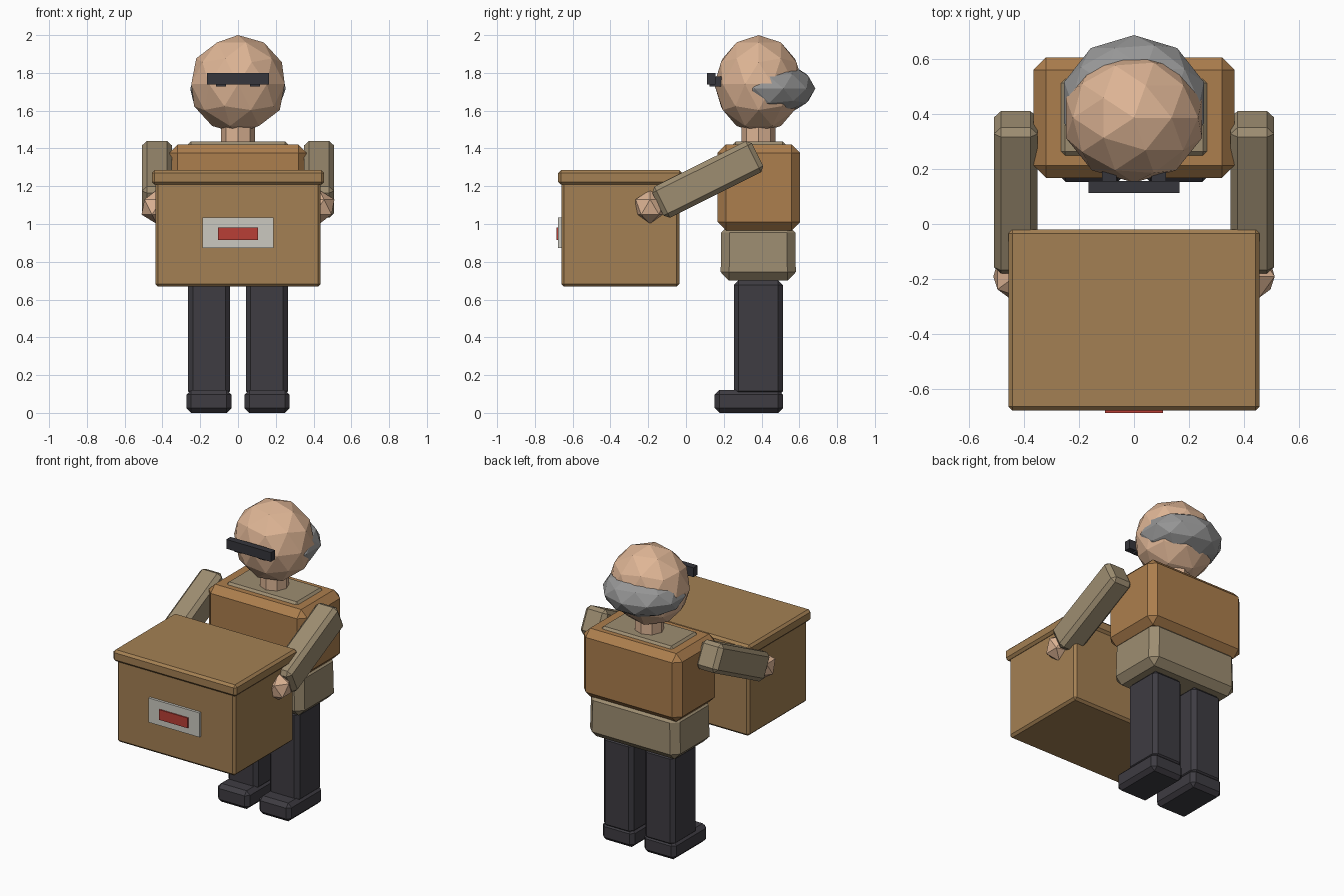
import bpy, bmesh, math
from mathutils import Matrix, Vector

if "Cube" in bpy.data.objects:
    bpy.data.objects.remove(bpy.data.objects["Cube"])


def material(name, r, g, b):
    lin = lambda c: ((c / 255 + 0.055) / 1.055) ** 2.4 if c > 10 else c / 255 / 12.92
    m = bpy.data.materials.new(name)
    m.diffuse_color = (lin(r), lin(g), lin(b), 1)
    m.use_nodes = True
    m.node_tree.nodes["Principled BSDF"].inputs["Base Color"].default_value = m.diffuse_color
    return m


CARDBOARD = material("cardboard", 164, 128, 83)
JACKET = material("jacket brown", 172, 126, 77)
SHIRT = material("shirt tan", 157, 141, 113)
SKIN = material("skin", 222, 181, 149)
HAIR = material("hair grey", 150, 150, 150)
TROUSER = material("trouser charcoal", 62, 60, 66)
GLASS = material("glasses dark", 54, 54, 60)
LABEL = material("label grey", 203, 201, 192)
RED = material("label red", 185, 62, 54)


def finish(name, bm, mat, matrix=Matrix()):
    me = bpy.data.meshes.new(name)
    bmesh.ops.recalc_face_normals(bm, faces=bm.faces)
    bm.to_mesh(me)
    bm.free()
    me.materials.append(mat)
    ob = bpy.data.objects.new(name, me)
    ob.matrix_world = matrix
    bpy.context.collection.objects.link(ob)
    return ob


def box(name, mat, x, y, z, bevel=0.0, tilt=0.0, top=1.0):
    """Chamfered box from (min, max) ranges; tilt turns it about x, top scales the upper face."""
    lo, hi = Vector((x[0], y[0], z[0])), Vector((x[1], y[1], z[1]))
    mid, size = (lo + hi) / 2, hi - lo
    bm = bmesh.new()
    bmesh.ops.create_cube(bm, size=1)
    for v in bm.verts:
        s = top if v.co.z > 0 else 1
        v.co = Vector((v.co.x * size.x * s, v.co.y * size.y * s, v.co.z * size.z))
    if bevel:
        bmesh.ops.bevel(bm, geom=bm.edges[:], offset=bevel, segments=1,
                        affect='EDGES', profile=0.5)
    return finish(name, bm, mat, Matrix.Translation(mid) @ Matrix.Rotation(tilt, 4, 'X'))


def ball(name, mat, centre, radii, subdivisions):
    bm = bmesh.new()
    bmesh.ops.create_icosphere(bm, subdivisions=subdivisions, radius=1)
    bmesh.ops.scale(bm, vec=radii, verts=bm.verts)
    return finish(name, bm, mat, Matrix.Translation(centre))


def span(side, a, b):
    return tuple(sorted((side * a, side * b)))


# Legs, shoes, arms, hands and eyes, one of each per side
for side, word in ((-1, "right"), (1, "left")):
    box(word + "_shoe", TROUSER, span(side, .035, .273), (.152, .513), (0, .122), .025)
    box(word + "_leg", TROUSER, span(side, .042, .264), (.253, .513), (.09, .702), .025)
    box(word + "_arm", SHIRT, span(side, .35, .508), (-.18, .41), (1.144, 1.328), .025,
        tilt=math.radians(26.5))
    ball(word + "_hand", SKIN, (side * .43, -.19, 1.09), (.09, .09, .09), 1)
    box(word + "_eye", GLASS, span(side, .063, .116), (.125, .19), (1.727, 1.78))

# Torso: shirt hem, jacket, collar plate
box("shirt_hem", SHIRT, (-.335, .335), (.183, .582), (.70, 1.0), .045, top=.98)
box("jacket", JACKET, (-.364, .364), (.167, .604), (.966, 1.422), .045)
box("shirt_collar", SHIRT, (-.268, .268), (.245, .53), (1.38, 1.436), .018)

# Neck: eight-sided
bm = bmesh.new()
bmesh.ops.create_cone(bm, cap_ends=True, segments=8, radius1=.09, radius2=.09, depth=.16)
finish("neck", bm, SKIN, Matrix.Translation((0, .385, 1.47)))

# Head, hair band and glasses
ball("head", SKIN, (0, .385, 1.74), (.26, .235, .26), 2)
ball("hair", HAIR, (0, .44, 1.717), (.266, .245, .145), 2)
box("glasses", GLASS, (-.165, .165), (.112, .156), (1.738, 1.80))

# Carried carton with lid and label
box("carton", CARDBOARD, (-.438, .438), (-.66, -.035), (.668, 1.23), .015)
box("carton_lid", CARDBOARD, (-.456, .456), (-.677, -.02), (1.208, 1.285), .015)
box("label_plate", LABEL, (-.188, .188), (-.677, -.655), (.872, 1.035))
box("label_mark", RED, (-.106, .106), (-.685, -.676), (.914, .982))
